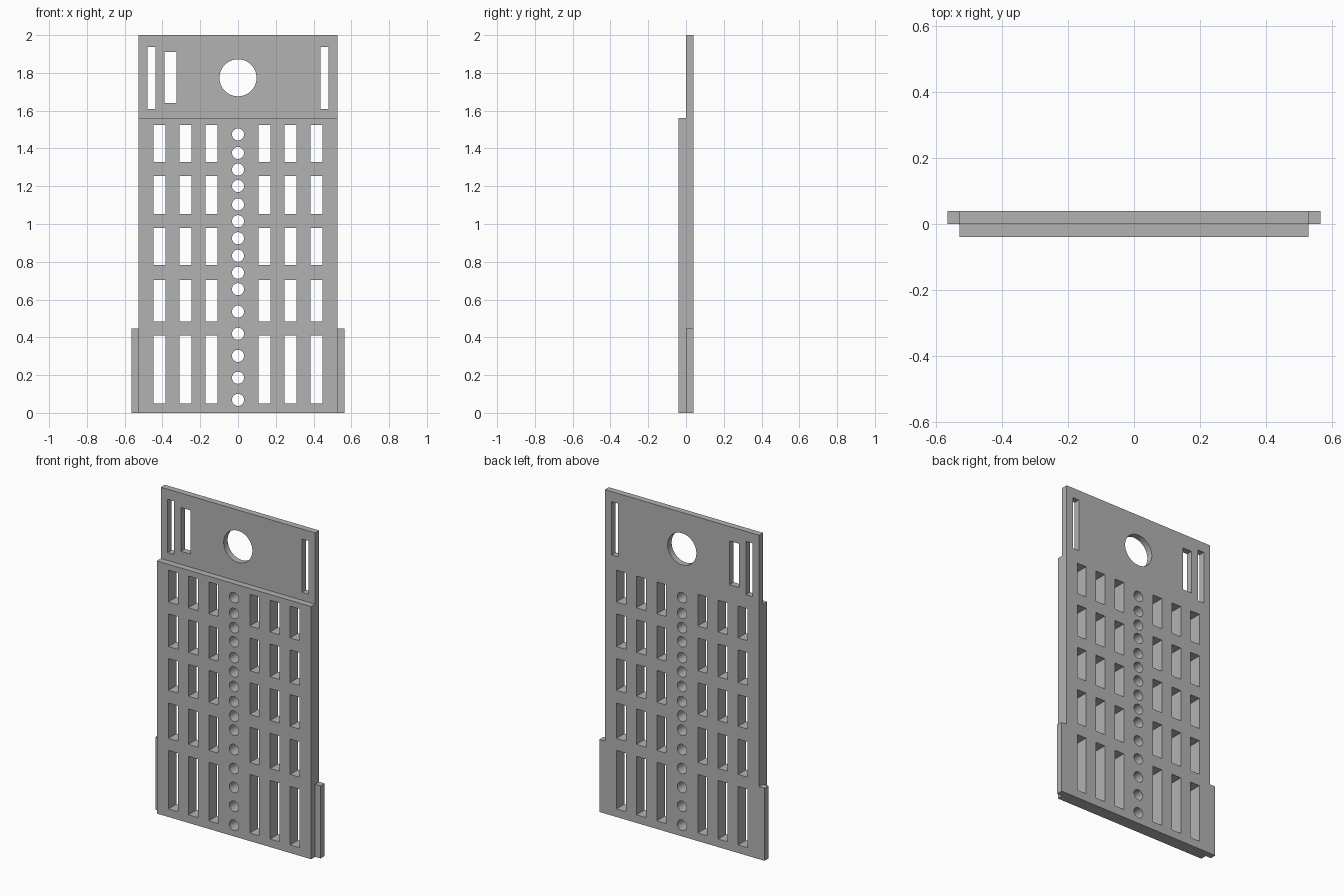
import bpy
import bmesh
import math

default = bpy.data.objects.get("Cube")
if default:
    bpy.data.objects.remove(default, do_unlink=True)

T = 0.039           # thickness of one layer
HALF_W = 0.527      # half width of the panel
TAB_W = 0.564       # half width across the bottom tabs
TAB_H = 0.448
FRONT_H = 1.56

grey = bpy.data.materials.new("plain grey")
grey.use_nodes = True
grey.diffuse_color = (0.45, 0.45, 0.45, 1)
grey.node_tree.nodes["Principled BSDF"].inputs["Base Color"].default_value = grey.diffuse_color


def prism(bm, outline, y0, y1):
    """Extrude an outline of (x, z) points from y0 to y1."""
    face = bm.faces.new([bm.verts.new((x, y0, z)) for x, z in outline])
    side = bmesh.ops.extrude_face_region(bm, geom=[face])["geom"]
    moved = [v for v in side if isinstance(v, bmesh.types.BMVert)]
    bmesh.ops.translate(bm, verts=moved, vec=(0, y1 - y0, 0))


def rect(x0, x1, z0, z1):
    return [(x0, z0), (x1, z0), (x1, z1), (x0, z1)]


def circle(z, r, n):
    return [(r * math.cos(math.tau * i / n), z + r * math.sin(math.tau * i / n))
            for i in range(n)]


def make_object(name, outlines, y0, y1):
    bm = bmesh.new()
    for outline in outlines:
        prism(bm, outline, y0, y1)
    bmesh.ops.recalc_face_normals(bm, faces=bm.faces)
    mesh = bpy.data.meshes.new(name)
    bm.to_mesh(mesh)
    bm.free()
    mesh.materials.append(grey)
    obj = bpy.data.objects.new(name, mesh)
    bpy.context.collection.objects.link(obj)
    return obj


# Back layer with side tabs, and the shorter front layer
half = [(TAB_W, 0), (TAB_W, TAB_H), (HALF_W, TAB_H), (HALF_W, 2)]
panel = make_object("slotted_panel", [half + [(-x, z) for x, z in reversed(half)]], 0, T)
front = make_object("front_layer", [rect(-HALF_W, HALF_W, 0, FRONT_H)], -T, T / 2)

# Grid of slots, mirrored about the centre
rows = [(0.05, 0.411), (0.485, 0.703), (0.782, 0.978), (1.052, 1.254), (1.328, 1.524)]
holes = []
for centre in (0.14, 0.279, 0.416):
    for side in (-1, 1):
        for z0, z1 in rows:
            x = centre * side
            holes.append(rect(x - 0.032, x + 0.032, z0, z1))

# Centre line of small round holes: wide spacing below, tighter above
for z in (0.069, 0.186, 0.302, 0.419, 0.536, 0.655, 0.742, 0.832,
          0.925, 1.015, 1.103, 1.201, 1.288, 1.376, 1.474):
    holes.append(circle(z, 0.032, 32))

# Large hole and slots in the thin top section
holes.append(circle(1.774, 0.098, 64))
for x0, x1 in ((-0.48, -0.437), (0.437, 0.48)):
    holes.append(rect(x0, x1, 1.609, 1.938))
holes.append(rect(-0.39, -0.326, 1.641, 1.911))
cutter = make_object("hole_cutter", holes, -0.1, 0.1)
cutter.hide_render = True

# Join the layers and cut the holes
bpy.context.view_layer.objects.active = panel
for tool, operation in ((front, 'UNION'), (cutter, 'DIFFERENCE')):
    mod = panel.modifiers.new(tool.name, 'BOOLEAN')
    mod.object = tool
    mod.operation = operation
    mod.solver = 'EXACT'
    bpy.ops.object.modifier_apply(modifier=mod.name)
    bpy.data.objects.remove(tool, do_unlink=True)

# Smooth the round holes, keep the edges sharp
bpy.ops.object.select_all(action='DESELECT')
panel.select_set(True)
bpy.ops.object.shade_smooth_by_angle(angle=math.radians(30))
